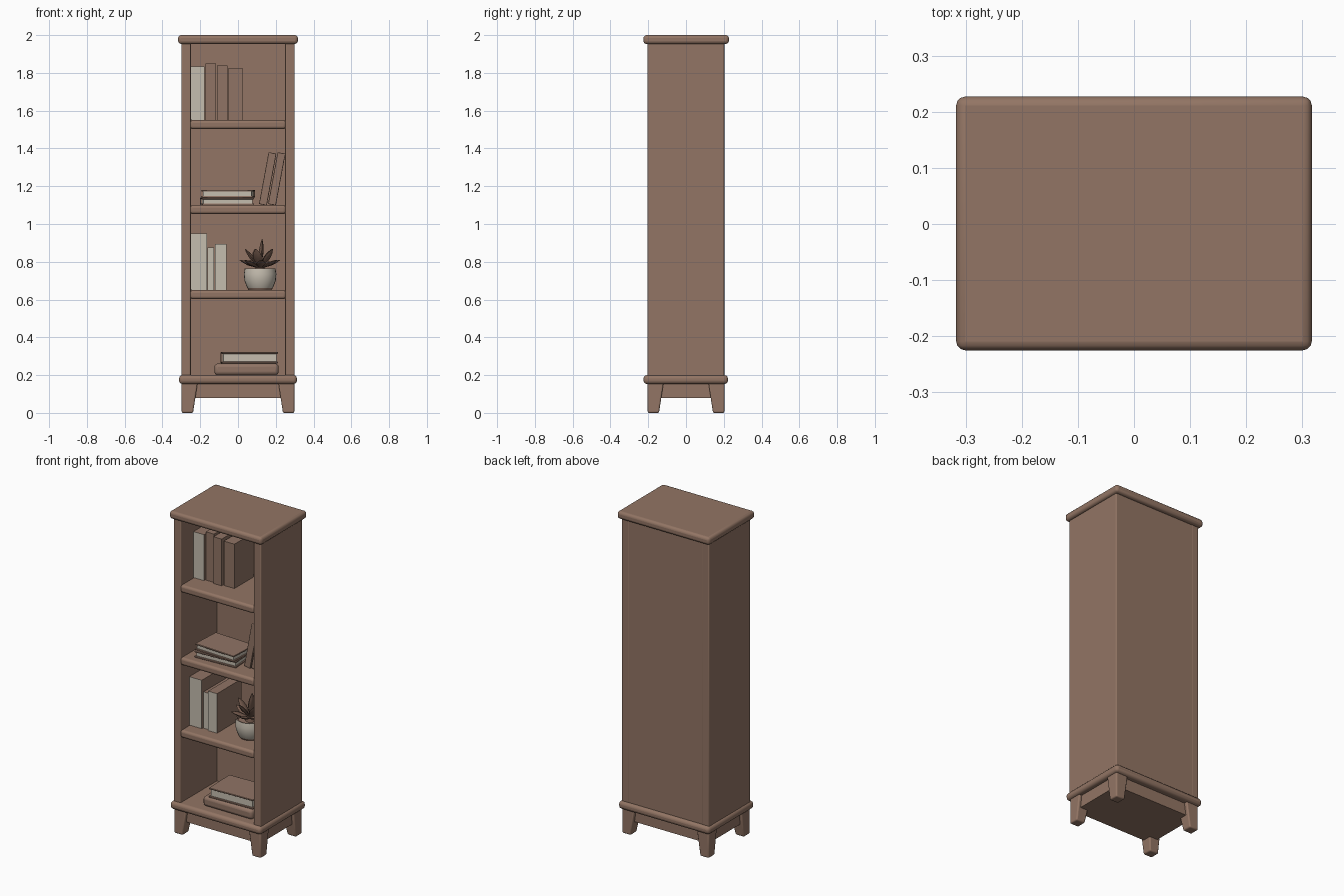
import bpy, bmesh, math
from mathutils import Matrix, Vector

cube = bpy.data.objects.get("Cube")
if cube:
    bpy.data.objects.remove(cube, do_unlink=True)


def material(name, rgb):
    m = bpy.data.materials.new(name)
    m.use_nodes = True
    m.diffuse_color = (*rgb, 1)
    bsdf = m.node_tree.nodes["Principled BSDF"]
    bsdf.inputs["Base Color"].default_value = (*rgb, 1)
    bsdf.inputs["Roughness"].default_value = 0.8
    return m


wood = material("brown wood", (0.29, 0.178, 0.128))
cover = material("book cover brown", (0.28, 0.175, 0.13))
cream = material("cream paper", (0.56, 0.51, 0.43))
leaf_mat = material("dark leaf brown", (0.17, 0.10, 0.072))


def finish(bm, name, mats):
    bmesh.ops.recalc_face_normals(bm, faces=bm.faces[:])
    mesh = bpy.data.meshes.new(name)
    bm.to_mesh(mesh)
    bm.free()
    for m in mats:
        mesh.materials.append(m)
    ob = bpy.data.objects.new(name, mesh)
    bpy.context.collection.objects.link(ob)
    return ob


def smooth(ob):
    bpy.ops.object.select_all(action="DESELECT")
    ob.select_set(True)
    bpy.context.view_layer.objects.active = ob
    bpy.ops.object.shade_smooth_by_angle(angle=math.radians(40))


def box(name, x, y, z, mat=wood, bevel=0.0, front=None):
    """Box from (low, high) ranges; front gives the -y face its own colour."""
    bm = bmesh.new()
    bmesh.ops.create_cube(bm, size=1)
    for v in bm.verts:
        v.co = [r[0] if c < 0 else r[1] for c, r in zip(v.co, (x, y, z))]
    if front:
        for f in bm.faces:
            f.normal_update()
            f.material_index = int(f.normal.y < -0.9)
    ob = finish(bm, name, [mat, front] if front else [mat])
    if bevel:
        mod = ob.modifiers.new("rounded edges", "BEVEL")
        mod.width, mod.segments = bevel, 3
        smooth(ob)
    return ob


def turn(ob, pivot, angle, axis):
    p = Matrix.Translation(Vector(pivot))
    ob.data.transform(p @ Matrix.Rotation(angle, 4, axis) @ p.inverted())


def lathe(bm, profile, steps, matrix=Matrix(), mat_of=lambda i: 0):
    rings = [[bm.verts.new(matrix @ Vector((r * math.cos(a), r * math.sin(a), z)))
              for a in (k * math.tau / steps for k in range(steps))] for r, z in profile]
    for i, (lo, hi) in enumerate(zip(rings, rings[1:])):
        for k in range(steps):
            n = (k + 1) % steps
            bm.faces.new((lo[k], lo[n], hi[n], hi[k])).material_index = mat_of(i)
    bm.faces.new(rings[0])
    bm.faces.new(rings[-1]).material_index = mat_of(len(profile))


# Cabinet carcass
box("top_slab", (-0.317, 0.317), (-0.225, 0.227), (1.953, 2.0), bevel=0.016)
box("base_slab", (-0.312, 0.312), (-0.225, 0.222), (0.153, 0.2), bevel=0.018)
for side, s in (("left", 1), ("right", -1)):
    box(side + "_panel", sorted((s * 0.25, s * 0.3)), (-0.205, 0.203), (0.19, 1.96), bevel=0.006)
box("back_panel", (-0.26, 0.26), (0.15, 0.202), (0.19, 1.96))
for i, z in enumerate((0.65, 1.1, 1.55)):
    box(f"shelf_{i + 1}", (-0.255, 0.255), (-0.205, 0.16), (z - 0.047, z), bevel=0.014)

# Plinth and tapered legs
box("plinth", (-0.28, 0.28), (-0.185, 0.182), (0.08, 0.165))
for sx, xname in ((1, "left"), (-1, "right")):
    for sy, yname in ((1, "back"), (-1, "front")):
        leg = box(f"{yname}_{xname}_leg", (0, 1), (0, 1), (0, 0.165), bevel=0.008)
        for v in leg.data.vertices:
            width = 0.085 if v.co.z > 0.1 else 0.06
            v.co.x = sx * (0.298 - width * v.co.x)
            v.co.y = sy * (0.203 - width * v.co.y)
        if sx * sy < 0:
            leg.data.flip_normals()

# Upright books: left, right, height, front colour
top_row = [(-0.25, -0.177, 0.285, cream), (-0.173, -0.117, 0.3, cover),
           (-0.112, -0.056, 0.29, cover), (-0.05, 0.023, 0.275, cover)]
low_row = [(-0.25, -0.165, 0.3, cream), (-0.161, -0.127, 0.225, cream),
           (-0.121, -0.06, 0.245, cream)]
for label, row, z, y in (("top", top_row, 1.55, -0.08), ("low", low_row, 0.65, -0.12)):
    for i, (a, b, h, col) in enumerate(row):
        box(f"{label}_book_{i + 1}", (a, b), (y + 0.012 * (i % 2), 0.12), (z, z + h),
            cover, front=col)

# Leaning books
for i, x in enumerate((0.11, 0.158)):
    ob = box(f"leaning_book_{i + 1}", (x, x + 0.042), (-0.1, 0.1), (1.106, 1.385), cover, 0.004)
    turn(ob, (x, 0, 1.1), math.radians(10.5), "Y")


# Flat books: pages between two covers with a spine behind
def flat_book(name, x, y, z, angle):
    mid = (sum(x) / 2, sum(y) / 2, z[0])
    t = 0.009
    pages = (x[0] + 0.008, x[1] - 0.008), (y[0] + 0.008, y[1] - 0.004)
    parts = [box(name + "_lower_cover", x, y, (z[0], z[0] + t), cover, 0.003),
             box(name + "_upper_cover", x, y, (z[1] - t, z[1]), cover, 0.003),
             box(name + "_spine", x, (y[1] - t, y[1]), z, cover, 0.003),
             box(name + "_pages", *pages, (z[0] + t, z[1] - t), cream)]
    for ob in parts:
        turn(ob, mid, math.radians(angle), "Z")


flat_book("middle_stack_lower", (-0.195, 0.08), (-0.15, 0.05), (1.1, 1.14), 3)
flat_book("middle_stack_upper", (-0.19, 0.085), (-0.15, 0.04), (1.14, 1.18), -3)
flat_book("bottom_stack_upper", (-0.088, 0.208), (-0.16, 0.05), (0.262, 0.322), 2)
box("bottom_stack_lower", (-0.125, 0.215), (-0.17, 0.06), (0.2, 0.261), cover, 0.018)

# Pot with brown foot and rim
at = Matrix.Translation((0.117, -0.045, 0.65))
bm = bmesh.new()
pot = [(0.06, 0), (0.068, 0.012), (0.083, 0.05), (0.086, 0.085), (0.081, 0.115),
       (0.074, 0.115), (0.07, 0.098)]
lathe(bm, pot, 24, at, lambda i: 0 if i in (1, 2, 3) else 1)
smooth(finish(bm, "plant_pot", [cream, cover]))

# Rosette of pointed leaves
bm = bmesh.new()
leaf = [(0.008, 0), (0.014, 0.03), (0.026, 0.07), (0.018, 0.1), (0.002, 0.125)]
for count, tilt, size in ((7, 68, 0.95), (5, 38, 1.05), (1, 4, 1.25)):
    for k in range(count):
        spin = Matrix.Rotation(k * math.tau / count + math.radians(tilt), 4, "Z")
        lean = Matrix.Rotation(math.radians(tilt), 4, "Y")
        shape = Matrix.Diagonal((0.4 * size, size, size, 1))
        lathe(bm, leaf, 8, at @ Matrix.Translation((0, 0, 0.115)) @ spin @ lean @ shape)
lathe(bm, [(0.03, 0.095), (0.02, 0.13)], 10, at)
smooth(finish(bm, "plant_leaves", [leaf_mat]))
